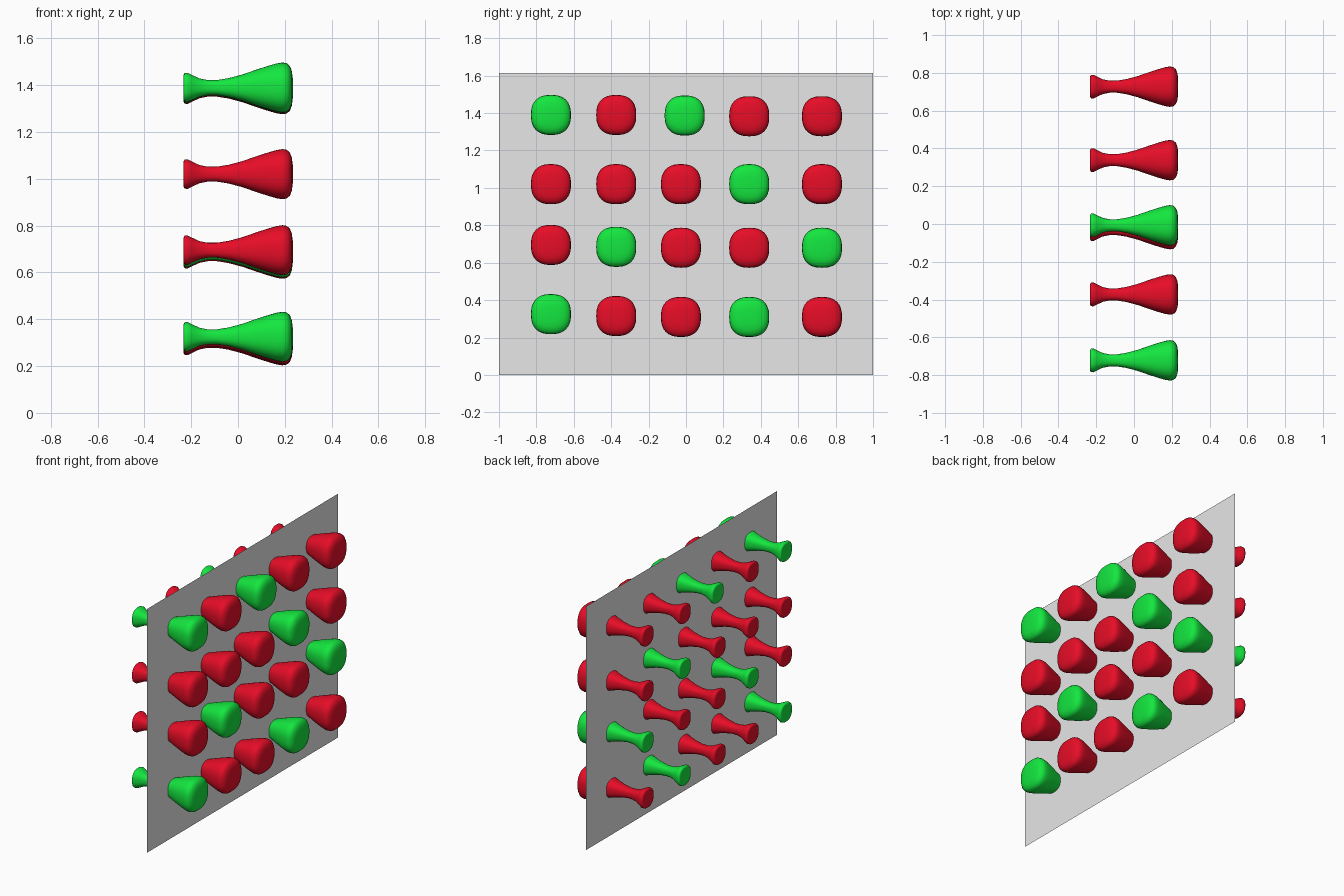
import bpy, bmesh, math

if "Cube" in bpy.data.objects:
    bpy.data.objects.remove(bpy.data.objects["Cube"])


def material(name, color):
    mat = bpy.data.materials.new(name)
    mat.use_nodes = True
    mat.diffuse_color = color
    mat.node_tree.nodes["Principled BSDF"].inputs["Base Color"].default_value = color
    return mat


RED = material("red", (0.8, 0.004, 0.02, 1))
GREEN = material("green", (0.007, 0.8, 0.05, 1))
GREY = material("light grey", (0.8, 0.8, 0.8, 1))

SIDES = 40
# Pin profile along x: position, radius
PROFILE = [(-0.228, 0.035), (-0.233, 0.053), (-0.228, 0.062), (-0.215, 0.063),
           (-0.195, 0.053), (-0.165, 0.039), (-0.13, 0.032), (-0.09, 0.032),
           (-0.04, 0.040), (0.02, 0.056), (0.08, 0.077), (0.13, 0.093),
           (0.165, 0.103), (0.19, 0.107), (0.208, 0.104), (0.222, 0.092),
           (0.230, 0.070), (0.234, 0.040)]


def rounded_square(angle, power=2.45):
    """Unit point on a cross-section between a circle and a square."""
    c, s = math.cos(angle), math.sin(angle)
    k = (abs(c) ** power + abs(s) ** power) ** (-1 / power)
    return c * k, s * k


def pin_mesh(name, mat):
    bm = bmesh.new()
    section = [rounded_square(math.tau * i / SIDES) for i in range(SIDES)]
    rings = [[bm.verts.new((x, r * u, r * v)) for u, v in section] for x, r in PROFILE]
    for a, b in zip(rings, rings[1:]):
        for i in range(SIDES):
            j = (i + 1) % SIDES
            bm.faces.new((a[i], a[j], b[j], b[i]))
    bm.faces.new(rings[0])
    bm.faces.new(rings[-1])
    bmesh.ops.recalc_face_normals(bm, faces=bm.faces)
    for face in bm.faces:
        face.smooth = True
    mesh = bpy.data.meshes.new(name)
    bm.to_mesh(mesh)
    bm.free()
    mesh.materials.append(mat)
    return mesh


def add_object(name, mesh, location):
    obj = bpy.data.objects.new(name, mesh)
    obj.location = location
    bpy.context.collection.objects.link(obj)


# Thin upright board the pins pass through
bm = bmesh.new()
bm.faces.new([bm.verts.new((0, y, z)) for y, z in ((-1, 0), (1, 0), (1, 1.615), (-1, 1.615))])
board = bpy.data.meshes.new("board")
bm.to_mesh(board)
bm.free()
board.materials.append(GREY)
add_object("board", board, (0.033, 0, 0))

# Pins, row by row from the top: colour pattern, heights
meshes = {"R": pin_mesh("red_pin", RED), "G": pin_mesh("green_pin", GREEN)}
COLUMNS = [-0.722, -0.373, -0.027, 0.338, 0.727]
ROWS = [("GRGRR", (1.39, 1.39, 1.387, 1.383, 1.383)),
        ("RRRGR", (1.02, 1.02, 1.02, 1.02, 1.02)),
        ("RGRRG", (0.695, 0.685, 0.68, 0.68, 0.68)),
        ("GRRGR", (0.325, 0.315, 0.31, 0.31, 0.31))]
for row, (pattern, heights) in enumerate(ROWS):
    for col, (key, y, z) in enumerate(zip(pattern, COLUMNS, heights)):
        if row == 0 and col == 2:
            y = -0.007
        add_object(f"pin_row{row + 1}_column{col + 1}", meshes[key], (0, y, z))
